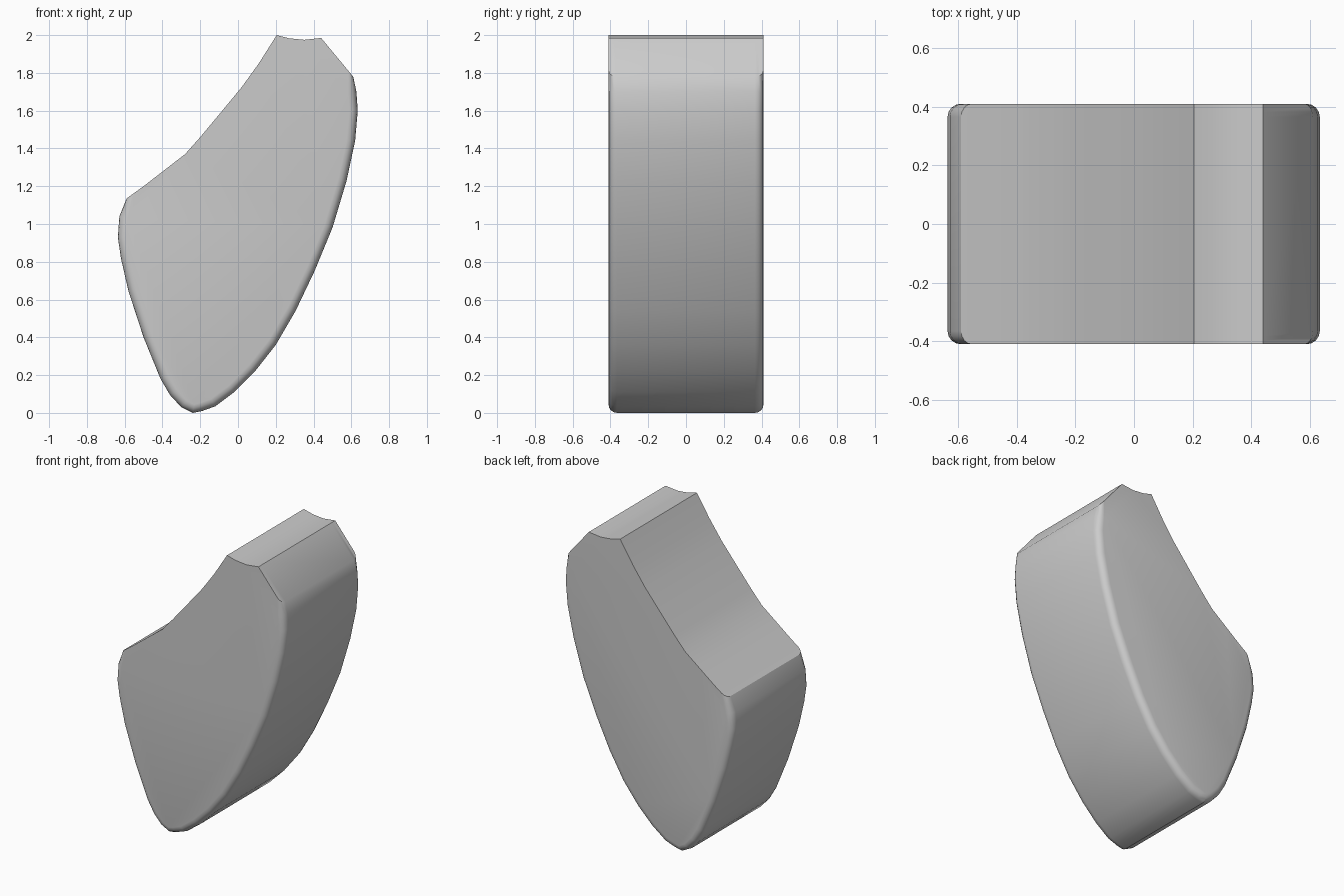
import bpy, bmesh, math
from mathutils import Vector

if "Cube" in bpy.data.objects:
    bpy.data.objects.remove(bpy.data.objects["Cube"])

# Profile in x,z: crisp top edge from left shoulder to right tip, then soft lower rim
top = [(-0.50, 1.20), (-0.39, 1.285), (-0.28, 1.37), (-0.20, 1.46), (-0.10, 1.58), (0.02, 1.725),
       (0.11, 1.85), (0.205, 2.0), (0.27, 1.983), (0.35, 1.975), (0.44, 1.985)]
rim = [(0.61, 1.78), (0.627, 1.70), (0.634, 1.60), (0.62, 1.44), (0.575, 1.23), (0.50, 0.98),
       (0.405, 0.75), (0.305, 0.54), (0.20, 0.36), (0.09, 0.22), (-0.02, 0.11), (-0.12, 0.035),
       (-0.19, 0.01), (-0.24, 0.0), (-0.30, 0.03), (-0.36, 0.095), (-0.41, 0.18), (-0.50, 0.40),
       (-0.58, 0.645), (-0.62, 0.82), (-0.636, 0.93), (-0.628, 1.04), (-0.59, 1.135)]
pts = [Vector(p) for p in top + rim]
n, first = len(pts), len(top)


def inset_dir(i):
    """Direction in which a rim point moves towards the body at the side edges."""
    if i < first:
        return Vector((0, 0))
    if i == first:
        return (pts[i - 1] - pts[i]).normalized()
    if i == n - 1:
        return (pts[0] - pts[i]).normalized()
    t = (pts[i + 1] - pts[i - 1]).normalized()
    return Vector((t.y, -t.x))


# Loft rings across the thickness, with a quarter-round along the lower rim
half, radius, steps = 0.41, 0.045, 4
arc = [(half - radius + radius * math.sin(a), radius * (1 - math.cos(a)))
       for a in (math.pi / 2 * k / steps for k in range(steps + 1))]
rings = [(-y, d) for y, d in reversed(arc)] + arc

bm = bmesh.new()
loops = []
for y, d in rings:
    loop = []
    for i, p in enumerate(pts):
        q = p + inset_dir(i) * d
        loop.append(bm.verts.new((q.x, y, q.y)))
    loops.append(loop)
for a, b in zip(loops, loops[1:]):
    for i in range(n):
        j = (i + 1) % n
        bm.faces.new((a[i], a[j], b[j], b[i]))

# Flat front and back sides
bm.faces.new(loops[0])
bm.faces.new(loops[-1])
bmesh.ops.recalc_face_normals(bm, faces=bm.faces)
mesh = bpy.data.meshes.new("wedge_body")
bm.to_mesh(mesh)
bm.free()

body = bpy.data.objects.new("wedge_body", mesh)
bpy.context.collection.objects.link(body)
bpy.context.view_layer.objects.active = body
body.select_set(True)
bpy.ops.object.shade_smooth_by_angle(angle=math.radians(30))
